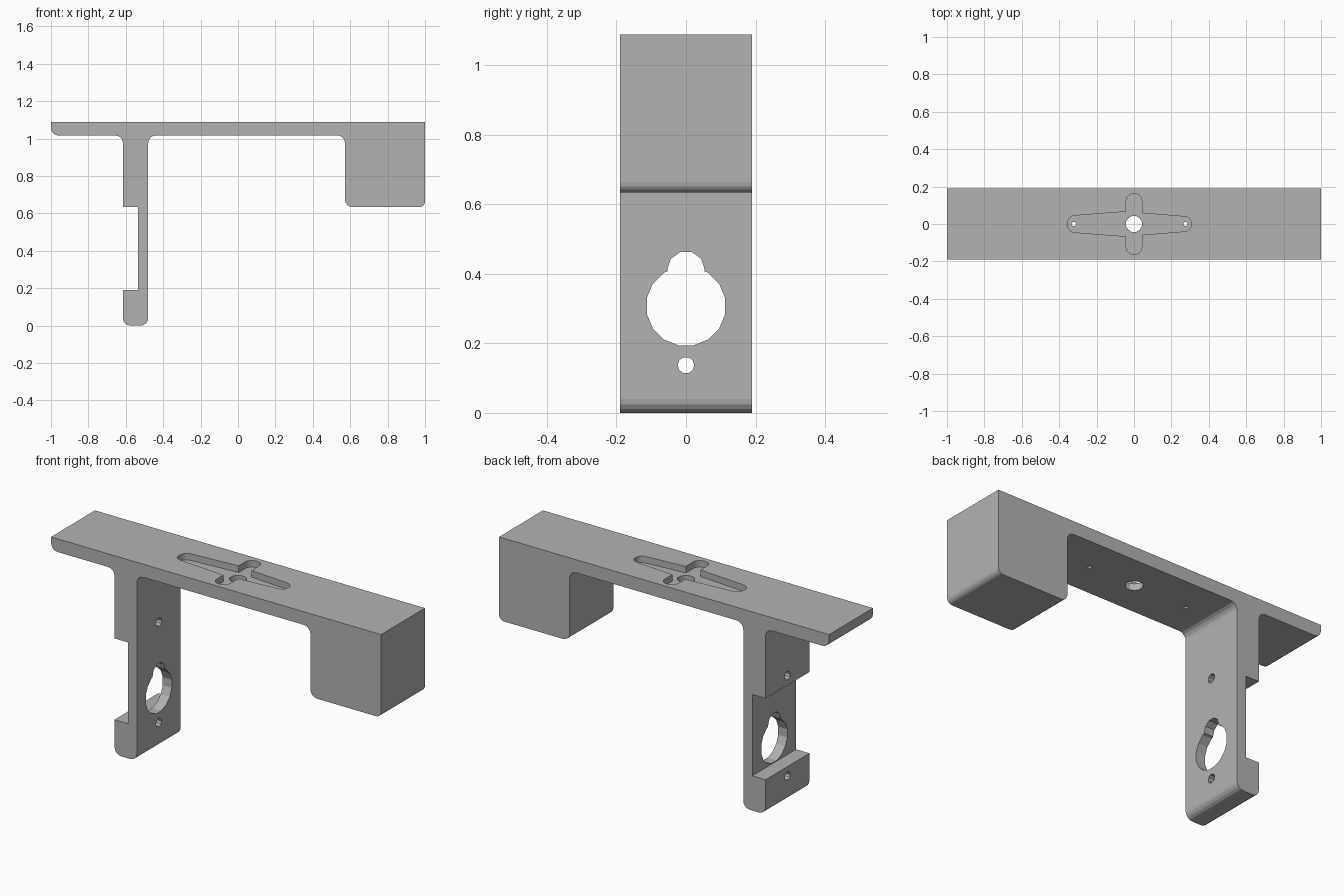
import bpy, bmesh, math
from mathutils import Vector

if "Cube" in bpy.data.objects:
    bpy.data.objects.remove(bpy.data.objects["Cube"])

grey = bpy.data.materials.new("plain_grey")
grey.use_nodes = True
grey.diffuse_color = (0.45, 0.45, 0.45, 1)
grey.node_tree.nodes["Principled BSDF"].inputs["Base Color"].default_value = grey.diffuse_color


def rounded(corners, steps=4):
    """Turn (u, v, radius) corners into a 2D outline with arcs."""
    out = []
    for i, (u, v, r) in enumerate(corners):
        p = Vector((u, v))
        if r == 0:
            out.append(p)
            continue
        a = (Vector(corners[i - 1][:2]) - p).normalized()
        b = (Vector(corners[(i + 1) % len(corners)][:2]) - p).normalized()
        half = a.angle(b) / 2
        centre = p + (a + b).normalized() * (r / math.sin(half))
        start = p + a * (r / math.tan(half)) - centre
        end = p + b * (r / math.tan(half)) - centre
        for k in range(steps + 1):
            t = k / steps
            sweep = math.pi - 2 * half
            arc = (start * math.sin((1 - t) * sweep) + end * math.sin(t * sweep)) / math.sin(sweep)
            out.append(centre + arc)
    return out


def circle(u, v, r, sides):
    return [Vector((u + r * math.sin((k + 0.5) * math.tau / sides),
                    v + r * math.cos((k + 0.5) * math.tau / sides))) for k in range(sides)]


def prism(name, outline, axis, lo, hi):
    """Extrude a 2D outline along the x, y or z axis from lo to hi."""
    place = {"x": lambda p, d: (d, p.x, p.y),
             "y": lambda p, d: (p.x, d, p.y),
             "z": lambda p, d: (p.x, p.y, d)}[axis]
    bm = bmesh.new()
    face = bm.faces.new([bm.verts.new(place(p, lo)) for p in outline])
    moved = bmesh.ops.extrude_face_region(bm, geom=[face])["geom"]
    shift = Vector(place(Vector((0, 0)), hi - lo))
    bmesh.ops.translate(bm, verts=[g for g in moved if isinstance(g, bmesh.types.BMVert)], vec=shift)
    bmesh.ops.recalc_face_normals(bm, faces=bm.faces)
    mesh = bpy.data.meshes.new(name)
    bm.to_mesh(mesh)
    bm.free()
    mesh.materials.append(grey)
    obj = bpy.data.objects.new(name, mesh)
    bpy.context.collection.objects.link(obj)
    return obj


def cut(target, cutter):
    cutter.hide_render = True
    mod = target.modifiers.new("cut", "BOOLEAN")
    mod.operation, mod.solver, mod.object = "DIFFERENCE", "EXACT", cutter
    bpy.context.view_layer.objects.active = target
    bpy.ops.object.modifier_apply(modifier=mod.name)
    bpy.data.objects.remove(cutter)


# Bracket body: top plate, notched leg and end block in one side profile
TOP, UNDER, R = 1.088, 1.016, 0.04
body = prism("bracket_body", rounded([
    (-1, TOP, 0), (-1, UNDER, R), (-0.615, UNDER, R),
    (-0.615, 0.635, 0), (-0.535, 0.635, 0), (-0.535, 0.19, 0), (-0.615, 0.19, 0),
    (-0.615, 0, R), (-0.48, 0, R), (-0.48, UNDER, R),
    (0.572, UNDER, R), (0.572, 0.633, R), (1, 0.633, 0.03), (1, TOP, 0)]), "y", -0.19, 0.19)

# Cross-shaped recess in the plate
half = [(-0.354, 0.042, 0.036), (-0.042, 0.066, 0), (-0.042, 0.162, 0.038),
        (0.042, 0.162, 0.038), (0.042, 0.058, 0), (0.305, 0.037, 0.033)]
cross = half + [(u, -v, r) for u, v, r in reversed(half)]
cut(body, prism("recess_cutter", rounded(cross), "z", 1.052, 1.2))

# Holes through the plate
for x, r, sides in ((0, 0.044, 12), (-0.322, 0.012, 8), (0.275, 0.012, 8)):
    cut(body, prism("plate_hole_cutter", circle(x, 0, r, sides), "z", 0.9, 1.2))

# Keyhole and screw holes through the leg
for z, r, sides in ((0.307, 0.115, 16), (0.411, 0.054, 10), (0.137, 0.024, 10), (0.687, 0.024, 10)):
    cut(body, prism("leg_hole_cutter", circle(0, z, r, sides), "x", -0.7, -0.4))
